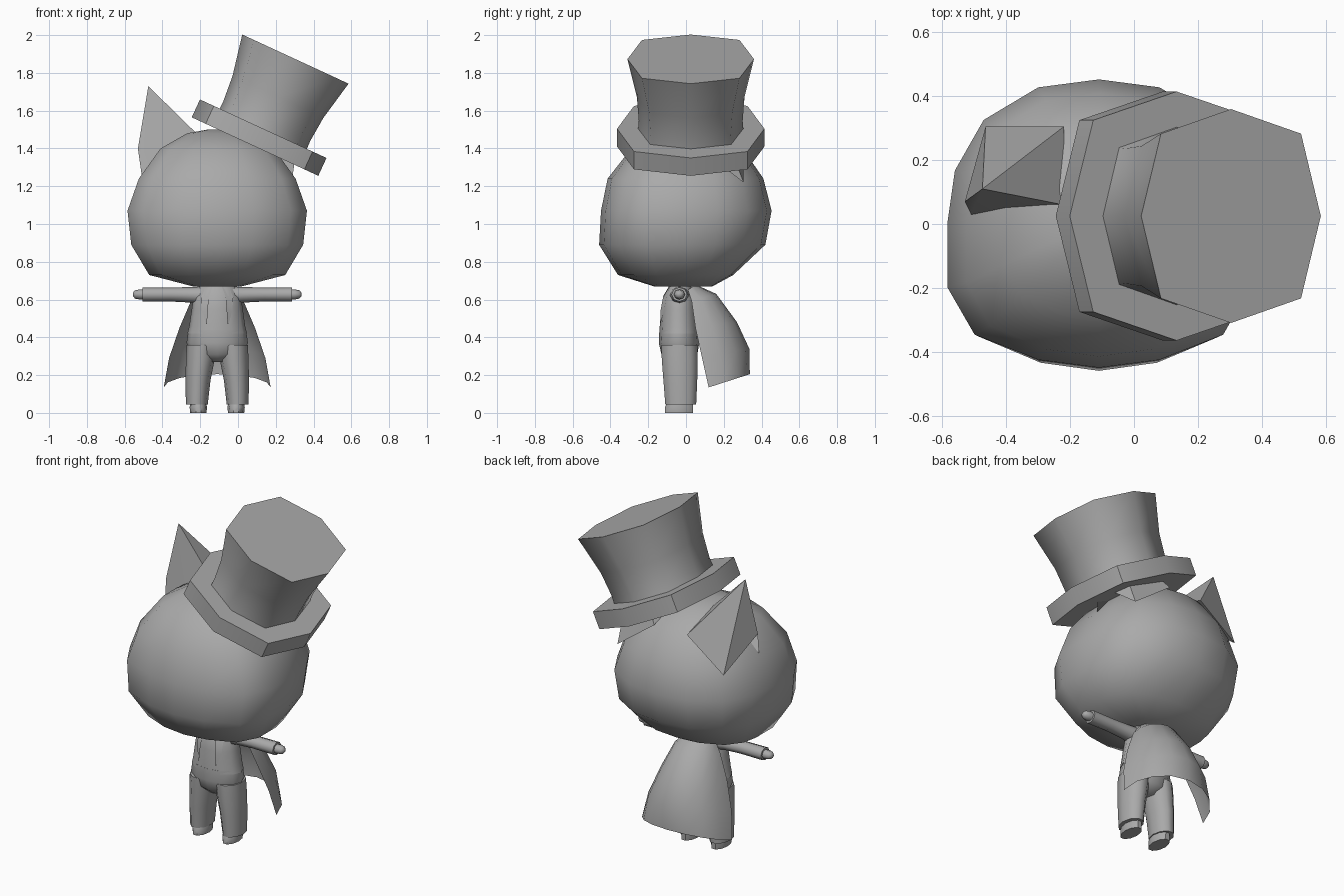
import bpy, bmesh, math
from mathutils import Vector

old = bpy.data.objects.get("Cube")
if old:
    bpy.data.objects.remove(old, do_unlink=True)

CX = -0.11  # the figure's own centre line

grey = bpy.data.materials.new("plain_grey")
grey.use_nodes = True
grey.diffuse_color = (0.4, 0.4, 0.4, 1)
grey.node_tree.nodes["Principled BSDF"].inputs["Base Color"].default_value = (0.4, 0.4, 0.4, 1)


def finish(name, bm, angle=60, mirror=False, recalc=True):
    """Turn a bmesh into a smooth-shaded object, optionally with its mirrored twin."""
    if mirror:
        geom = bmesh.ops.duplicate(bm, geom=bm.verts[:] + bm.edges[:] + bm.faces[:])["geom"]
        for v in (g for g in geom if isinstance(g, bmesh.types.BMVert)):
            v.co.x = -v.co.x
    if recalc:
        bmesh.ops.recalc_face_normals(bm, faces=bm.faces)
    mesh = bpy.data.meshes.new(name)
    bm.to_mesh(mesh)
    bm.free()
    mesh.materials.append(grey)
    ob = bpy.data.objects.new(name, mesh)
    bpy.context.collection.objects.link(ob)
    ob.location.x = CX
    bpy.ops.object.select_all(action='DESELECT')
    ob.select_set(True)
    bpy.context.view_layer.objects.active = ob
    bpy.ops.object.shade_smooth_by_angle(angle=math.radians(angle))
    return ob


def skin(bm, loops, caps=True):
    """Bridge equal loops of points with quads and close both ends."""
    rows = [[bm.verts.new(p) for p in loop] for loop in loops]
    n = len(rows[0])
    for a, b in zip(rows, rows[1:]):
        for i in range(n):
            j = (i + 1) % n
            bm.faces.new((a[i], a[j], b[j], b[i]))
    if caps:
        bm.faces.new(rows[0][::-1])
        bm.faces.new(rows[-1])


def circle(n):
    return [(math.cos(2 * math.pi * i / n), math.sin(2 * math.pi * i / n)) for i in range(n)]


def tube(name, rings, n=10, mirror=False, angle=60):
    """Upright loft from rings of (z, x centre, y centre, x radius, y radius)."""
    bm = bmesh.new()
    skin(bm, [[(cx + rx * c, cy + ry * s, z) for c, s in circle(n)]
              for z, cx, cy, rx, ry in rings])
    return finish(name, bm, angle, mirror)


def sleeve(name, rings, n=8):
    """Sideways loft from rings of (x, z, radius), mirrored to both sides."""
    bm = bmesh.new()
    skin(bm, [[(x, -0.035 + r * 1.1 * c, z + r * s) for c, s in circle(n)]
              for x, z, r in rings])
    return finish(name, bm, 50, True)


# Head: rounded outline, fuller at the face
half = [(0, -1), (.4, -.945), (.82, -.77), (1, -.44), (1, 0), (.95, .37), (.76, .72), (.4, .945), (0, 1)]
outline = half + [(-x, y) for x, y in half[-2:0:-1]]
bm = bmesh.new()
head_rings = [(.67, .13, .17, .14), (.73, .36, .36, .25), (.89, .455, .46, .42), (1.07, .475, .45, .453),
              (1.24, .415, .415, .41), (1.40, .30, .29, .30), (1.48, .16, .14, .15), (1.50, .05, .05, .05)]
skin(bm, [[(rx * x, y * (back if y > 0 else front), z) for x, y in outline]
          for z, rx, front, back in head_rings])
finish("head", bm, 80)

# Ears: leaning pyramids, sunk into the head
bm = bmesh.new()
tip = bm.verts.new((-.365, .11, 1.73))
base = [bm.verts.new(p) for p in ((-.42, .07, 1.40), (-.40, .03, 1.26), (-.11, .06, 1.48),
                                  (-.11, .305, 1.40), (-.355, .305, 1.22))]
for a, b in zip(base, base[1:] + base[:1]):
    bm.faces.new((a, b, tip))
bm.faces.new(base)
finish("ears", bm, 40, True)

# Top hat: eight-sided, tilted to the side
octagon = [(1, 0), (.78, .77), (0, 1), (-.78, .77), (-1, 0), (-.78, -.77), (0, -1), (.78, -.77)]


def hat_part(name, rings, angle):
    bm = bmesh.new()
    skin(bm, [[(rx * x, ry * y, z) for x, y in octagon] for z, rx, ry in rings])
    ob = finish(name, bm, angle)
    ob.location = (.09, .025, 1.41)
    ob.rotation_euler.y = math.radians(24.8)


hat_part("hat_brim", [(0, .369, .39), (.104, .369, .39)], 50)
hat_part("hat_crown", [(.08, .255, .28), (.15, .253, .275), (.29, .265, .285), (.51, .31, .335)], 70)

# Torso, trousers and shoes
tube("jacket", [(.42, 0, -.037, .158, .104), (.46, 0, -.037, .148, .102), (.55, 0, -.037, .135, .094),
                (.62, 0, -.035, .125, .085), (.65, 0, -.032, .11, .07), (.69, 0, -.03, .08, .05)], 12)
tube("trouser_hips", [(.27, 0, -.035, .05, .05), (.31, 0, -.035, .135, .095), (.37, 0, -.037, .163, .107),
                      (.44, 0, -.037, .152, .104)], 12)
tube("trouser_legs", [(.045, .108, -.028, .058, .086), (.17, .102, -.03, .066, .094),
                      (.28, .09, -.033, .076, .1), (.36, .082, -.035, .08, .1)], 10, True)
tube("shoes", [(0, .1, -.037, .043, .077), (.03, .1, -.037, .046, .078), (.06, .1, -.03, .04, .07)], 10, True, 50)

# Arms and hands
sleeve("sleeves", [(.06, .62, .05), (.14, .625, .041), (.25, .627, .037), (.395, .627, .038)])
sleeve("hands", [(.37, .627, .026), (.41, .627, .027), (.435, .627, .022), (.446, .627, .01)])

# Lapels: thin plates down the jacket front
bm = bmesh.new()
edge_in = [(.025, -.088, .67), (.045, -.122, .61), (.05, -.135, .54), (.055, -.137, .47)]
edge_out = [(.06, -.075, .67), (.085, -.104, .61), (.08, -.117, .54), (.06, -.135, .47)]
rows = [[bm.verts.new(p) for p in edge] for edge in (edge_in, edge_out)]
for i in range(3):
    bm.faces.new((rows[0][i], rows[0][i + 1], rows[1][i + 1], rows[1][i]))
finish("lapels", bm, 40, True)

# Cape: an open sheet hung from the shoulders, flaring backwards
cape = [(.65, .68, .09, .01, .05), (.59, .63, .14, .03, .16), (.45, .48, .20, .05, .27),
        (.29, .34, .255, .085, .335), (.135, .205, .283, .12, .338)]
bm = bmesh.new()
rows = []
for z_side, z_back, width, y_side, y_back in cape:
    row = []
    for k in range(-4, 5):
        s, c = math.sin(k * math.pi / 8), math.cos(k * math.pi / 8)
        row.append(bm.verts.new((width * s, y_side + (y_back - y_side) * c, z_side + (z_back - z_side) * c)))
    rows.append(row)
for a, b in zip(rows, rows[1:]):
    for i in range(8):
        bm.faces.new((a[i], a[i + 1], b[i + 1], b[i]))
finish("cape", bm, 70)
